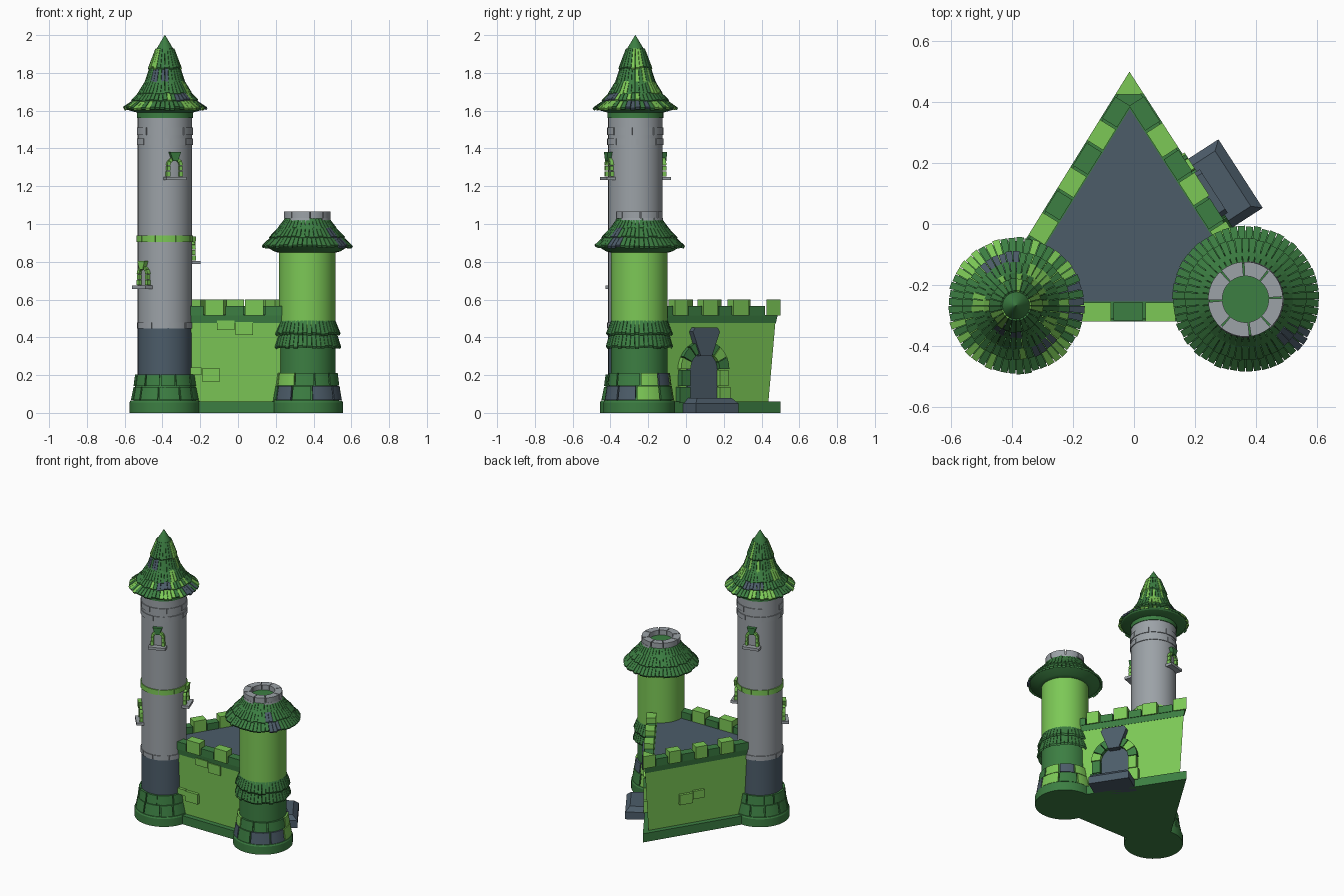
import bpy, bmesh, math, random
from mathutils import Vector

if "Cube" in bpy.data.objects:
    bpy.data.objects.remove(bpy.data.objects["Cube"])

random.seed(4)
TAU = math.tau


def material(name, rgb):
    m = bpy.data.materials.new(name)
    lin = [((c / 255 + 0.055) / 1.055) ** 2.4 for c in rgb]
    m.diffuse_color = (*lin, 1)
    m.use_nodes = True
    m.node_tree.nodes["Principled BSDF"].inputs["Base Color"].default_value = m.diffuse_color
    return m


MATS = [material("dark green", (60, 126, 66)), material("light green", (124, 200, 86)),
        material("slate", (76, 92, 105)), material("grey stone", (156, 162, 167))]
DARK, LIGHT, SLATE, GREY = range(4)


def finish(name, bm):
    bmesh.ops.remove_doubles(bm, verts=bm.verts, dist=1e-5)
    bmesh.ops.recalc_face_normals(bm, faces=bm.faces)
    me = bpy.data.meshes.new(name)
    bm.to_mesh(me)
    bm.free()
    for m in MATS:
        me.materials.append(m)
    ob = bpy.data.objects.new(name, me)
    bpy.context.collection.objects.link(ob)
    return ob


def sector(bm, c, prof, mat, a0=0, a1=TAU, k=48):
    """Sweep a closed (r, z) profile about a vertical axis from a0 to a1."""
    full = abs(a1 - a0 - TAU) < 1e-6
    rings = []
    for i in range(k if full else k + 1):
        a = a0 + (a1 - a0) * i / k
        rings.append([bm.verts.new((c[0] + r * math.cos(a), c[1] + r * math.sin(a), z)) for r, z in prof])
    n = len(prof)
    faces = []
    for i in range(k):
        p, q = rings[i], rings[(i + 1) % len(rings)]
        for j in range(n):
            faces.append(bm.faces.new((p[j], p[(j + 1) % n], q[(j + 1) % n], q[j])))
    if not full:
        faces += [bm.faces.new(rings[0]), bm.faces.new(rings[-1])]
    for f in faces:
        f.material_index = mat


def lathe(name, c, prof, mat):
    bm = bmesh.new()
    sector(bm, c, [(0, prof[0][1])] + prof + [(0, prof[-1][1])], mat)
    return finish(name, bm)


def stones(name, c, z0, z1, r0, r1, n, pick, rin=0.1, gap=0.025, skip=0.0):
    """Ring of separate curved stones of uneven width."""
    bm = bmesh.new()
    cuts = [(i + random.uniform(-0.2, 0.2)) * TAU / n for i in range(n)]
    for i, a in enumerate(cuts):
        b = cuts[i + 1] if i + 1 < n else cuts[0] + TAU
        if random.random() >= skip:
            sector(bm, c, [(rin, z0), (r0, z0), (r1, z1), (rin, z1)], pick(), a + gap, b - gap, 6)
    return finish(name, bm)


def shingles(name, c, tiers, light, patches):
    """Overlapping tiers of flat shingles; patches are slate areas (angle, width, tier)."""
    bm = bmesh.new()
    for t, (zb, rb, zt, rt, n) in enumerate(tiers):
        for i in range(n):
            a, w = TAU * i / n, TAU / n
            mat = LIGHT if random.random() < light[t] else DARK
            for pa, pw, pt in patches:
                if pt == t and abs((a - pa + math.pi) % TAU - math.pi) < pw and random.random() < 0.8:
                    mat = SLATE
            j = random.uniform(-0.006, 0.004)
            r = rb + j * 0.6
            sector(bm, c, [(r - 0.006, zb - j - 0.011), (r, zb - j), (rt, zt), (rt - 0.015, zt - 0.008)],
                   mat, a + w * 0.05, a + w * 0.95, 1)
    return finish(name, bm)


def plate(bm, pts, o, u, n, d0, d1, mat):
    """Extrude a (u, z) outline from depth d0 to d1 along n."""
    o, u, n = Vector(o), Vector((*u, 0)), Vector((*n, 0))
    lo, hi = ([bm.verts.new(o + u * x + n * d + Vector((0, 0, z))) for x, z in pts] for d in (d0, d1))
    fs = [bm.faces.new(lo), bm.faces.new(hi)]
    for i in range(len(pts)):
        j = (i + 1) % len(pts)
        fs.append(bm.faces.new((lo[i], lo[j], hi[j], hi[i])))
    for f in fs:
        f.material_index = mat


def rect(x0, x1, z0, z1):
    return [(x0, z0), (x1, z0), (x1, z1), (x0, z1)]


def arch(bm, o, u, n, ri, ro, spring, d0, d1, count, pick):
    """Jamb stones and a half ring of arch stones."""
    for s in (-1, 1):
        for k in range(2):
            e = ro * (1.04 if k == 0 else 0.97)
            plate(bm, rect(*sorted((s * ri, s * e)), spring * k / 2 + 0.002, spring * (k + 1) / 2 - 0.002),
                  o, u, n, d0, d1, pick())
    for i in range(count):
        a, b = math.pi * (i + 0.04) / count, math.pi * (i + 0.96) / count
        m = (a + b) / 2
        pts = [(r * math.cos(t), spring + r * math.sin(t))
               for r, t in ((ri, a), (ro, a), (ro, m), (ro, b), (ri, b), (ri, m))]
        plate(bm, pts, o, u, n, d0, d1, pick())


def inset(poly, d):
    """Offset a counter-clockwise outline inwards by d."""
    out = []
    for i in range(len(poly)):
        p0, p1, p2 = (Vector(poly[k % len(poly)]) for k in (i - 1, i, i + 1))
        e, f = (p1 - p0).normalized(), (p2 - p1).normalized()
        n, m = Vector((-e.y, e.x)), Vector((-f.y, f.x))
        out.append(tuple(p1 + (n + m) * (d / (1 + n.dot(m)))))
    return out


def prism(name, bot, z0, top, z1, mat):
    bm = bmesh.new()
    lo = [bm.verts.new((*p, z0)) for p in bot]
    hi = [bm.verts.new((*p, z1)) for p in top]
    bm.faces.new(lo), bm.faces.new(hi)
    for i in range(len(lo)):
        j = (i + 1) % len(lo)
        bm.faces.new((lo[i], lo[j], hi[j], hi[i]))
    for f in bm.faces:
        f.material_index = mat
    return finish(name, bm)


def always(m):
    return lambda: m


def mixed(*ms):
    return lambda: random.choice(ms)


# triangular courtyard walls; the two front corners sit inside the towers
P = [(-.015, .5), (-.448, -.2), (-.42, -.32), (.4, -.32), (.437, -.2)]
prism("wall_footing", P, 0, P, .06, DARK)
prism("wall_body", inset(P, .034), .06, inset(P, .014), .485, LIGHT)
prism("wall_trim", inset(P, .013), .475, inset(P, .008), .517, DARK)
F = inset(P, .065)
prism("courtyard_floor", F, .5, F, .521, SLATE)

# battlements: alternate tall light and low dark blocks
apex = Vector(P[0])
dl = (Vector(P[1]) - apex).normalized()
dr = (Vector(P[4]) - apex).normalized()
nl, nr = Vector((dl.y, -dl.x)), Vector((-dr.y, dr.x))
bm = bmesh.new()
for o, u, n, start, end in ((apex, dl, nl, .09, .68), (apex, dr, nr, .09, .68),
                            (Vector((-.27, -.32)), Vector((1, 0)), Vector((0, -1)), 0, .52)):
    t, k = start, 0
    while t < end:
        w = random.uniform(.085, .11)
        tall = k % 2 == 1
        plate(bm, rect(t + .004, t + w - .004, .515, .6 if tall else .566), (*o, 0), u, n,
              -.062, 0 if tall else -.004, LIGHT if tall else DARK)
        t, k = t + w, k + 1
finish("battlements", bm)
cap = [tuple(apex), tuple(apex + dl * .088), tuple(apex + dr * .088)]
prism("corner_battlement", cap, .515, cap, .6, LIGHT)

# raised wall bricks
bm = bmesh.new()
for x0, x1, z0, z1 in ((-.19, -.095, .165, .235), (-.26, -.192, .2, .24), (-.11, -.018, .44, .488), (-.014, .08, .412, .48)):
    plate(bm, rect(x0, x1, z0, z1), (0, -.32, 0), (1, 0), (0, -1), -.06, -.006, LIGHT)
for x0, x1, z0, z1 in ((.26, .35, .21, .28), (.354, .43, .235, .29)):
    plate(bm, rect(x0, x1, z0, z1), (*apex, 0), dl, nl, -.06, -.006, LIGHT)
finish("wall_bricks", bm)

# gate on the right wall
g = (*(apex + dr * .479), 0)
bm = bmesh.new()
arch(bm, (g[0], g[1], .05), dr, nr, .092, .152, .18, -.06, .008, 7, mixed(DARK, LIGHT, DARK))
finish("gate_arch", bm)
bm = bmesh.new()
door = [(.095, .03), (.095, .23)] + [(.095 * math.cos(i * math.pi / 10), .23 + .095 * math.sin(i * math.pi / 10))
                                    for i in range(1, 10)] + [(-.095, .23), (-.095, .03)]
plate(bm, door, g, dr, nr, -.08, -.018, SLATE)
plate(bm, [(-.035, .3), (.035, .3), (.085, .43), (.07, .452), (-.07, .452), (-.085, .43)], g, dr, nr, -.06, .02, SLATE)
finish("gate_door_and_keystone", bm)


def step_outline(h, d):
    return [tuple(Vector(g[:2]) + dr * a + nr * b) for a, b in ((-h, -.05), (h, -.05), (h, d), (-h, d))]


prism("gate_step", step_outline(.134, .125), 0, step_outline(.134, .125), .05, SLATE)
prism("gate_step_top", step_outline(.134, .125), .05, step_outline(.108, .095), .08, SLATE)

# tall tower
T = (-.387, -.268)
lathe("tall_footing", T, [(.187, 0), (.187, .055), (.182, .065)], DARK)
lathe("tall_base_core", T, [(.168, .06), (.15, .2)], DARK)
stones("tall_base_stones_low", T, .067, .138, .18, .166, 11, always(DARK))
stones("tall_base_stones_high", T, .142, .203, .166, .158, 11, always(DARK))
lathe("tall_lower_shaft", T, [(.144, .19), (.144, .45)], SLATE)
lathe("tall_upper_shaft", T, [(.144, .45), (.144, 1.565)], GREY)
stones("tall_ring_low", T, .447, .478, .149, .149, 9, always(GREY))
stones("tall_ring_middle", T, .905, .94, .15, .15, 10, always(LIGHT), gap=.012)
stones("tall_ring_high", T, 1.418, 1.452, .149, .149, 8, always(GREY), skip=.15)
stones("tall_ring_top", T, 1.472, 1.51, .149, .149, 8, always(GREY), skip=.15)
lathe("tall_collar", T, [(.148, 1.562), (.148, 1.6)], DARK)
lathe("tall_roof_core", T, [(.148, 1.59), (.2, 1.605), (.212, 1.616), (.135, 1.66), (.1, 1.73), (.07, 1.82), (.045, 1.92)], DARK)
shingles("tall_roof_shingles", T, [(1.616, .224, 1.668, .15, 52), (1.656, .178, 1.712, .122, 46), (1.692, .145, 1.765, .1, 40),
                                  (1.736, .113, 1.845, .076, 32), (1.828, .088, 1.93, .05, 24)],
         [.4, .12, .15, .2, .25], [(0, .35, 0), (1.8, .5, 1), (5.2, .3, 1), (4.4, .5, 3)])
lathe("tall_roof_tip", T, [(.052, 1.91), (.05, 1.918), (.001, 2.0)], DARK)

# tall tower windows: azimuth, sill height, keystone colour
for i, (deg, z, key) in enumerate(((-70, 1.25, DARK), (105, 1.25, DARK), (-140, .675, LIGHT), (20, .805, LIGHT))):
    a = math.radians(deg)
    n, u = (math.cos(a), math.sin(a)), (-math.sin(a), math.cos(a))
    o = (*T, z)
    bm = bmesh.new()
    arch(bm, o, u, n, .026, .044, .06, .12, .158, 5, always(LIGHT))
    plate(bm, [(-.014, .084), (.014, .084), (.03, .13), (-.03, .13)], o, u, n, .12, .166, key)
    plate(bm, rect(-.056, .056, -.018, 0), o, u, n, .11, .18, GREY)
    finish(f"window_{i + 1}", bm)

# short tower
S = (.366, -.247)
lathe("short_footing", S, [(.19, 0), (.19, .055), (.185, .065)], DARK)
lathe("short_base_core", S, [(.17, .06), (.153, .2)], DARK)
stones("short_base_stones_low", S, .067, .142, .184, .172, 9, mixed(LIGHT, LIGHT, DARK, SLATE))
stones("short_base_stones_high", S, .146, .21, .17, .162, 9, mixed(LIGHT, DARK, DARK, SLATE))
lathe("short_lower_shaft", S, [(.15, .19), (.15, .45)], DARK)
lathe("short_upper_shaft", S, [(.15, .45), (.15, .86)], LIGHT)
shingles("short_skirt_shingles", S, [(.352, .178, .44, .152, 44), (.422, .176, .488, .15, 44)], [0, 0], [])
lathe("short_roof_core", S, [(.15, .848), (.175, .855), (.226, .885), (.15, .955), (.122, 1.0), (.118, 1.032)], DARK)
shingles("short_roof_shingles", S, [(.885, .24, .958, .165, 56), (.932, .2, .995, .14, 50), (.976, .158, 1.03, .118, 42)],
         [0, 0, 0], [(5.6, .18, 0), (5.5, .15, 1)])
stones("short_crown_low", S, 1.0, 1.032, .128, .124, 8, always(GREY), rin=.078, skip=.5)
stones("short_crown_top", S, 1.03, 1.066, .123, .123, 8, always(GREY), rin=.076)

# smooth the round parts, keep hard edges
for ob in bpy.context.scene.objects:
    ob.select_set(True)
    bpy.context.view_layer.objects.active = ob
bpy.ops.object.shade_smooth_by_angle(angle=math.radians(25))
